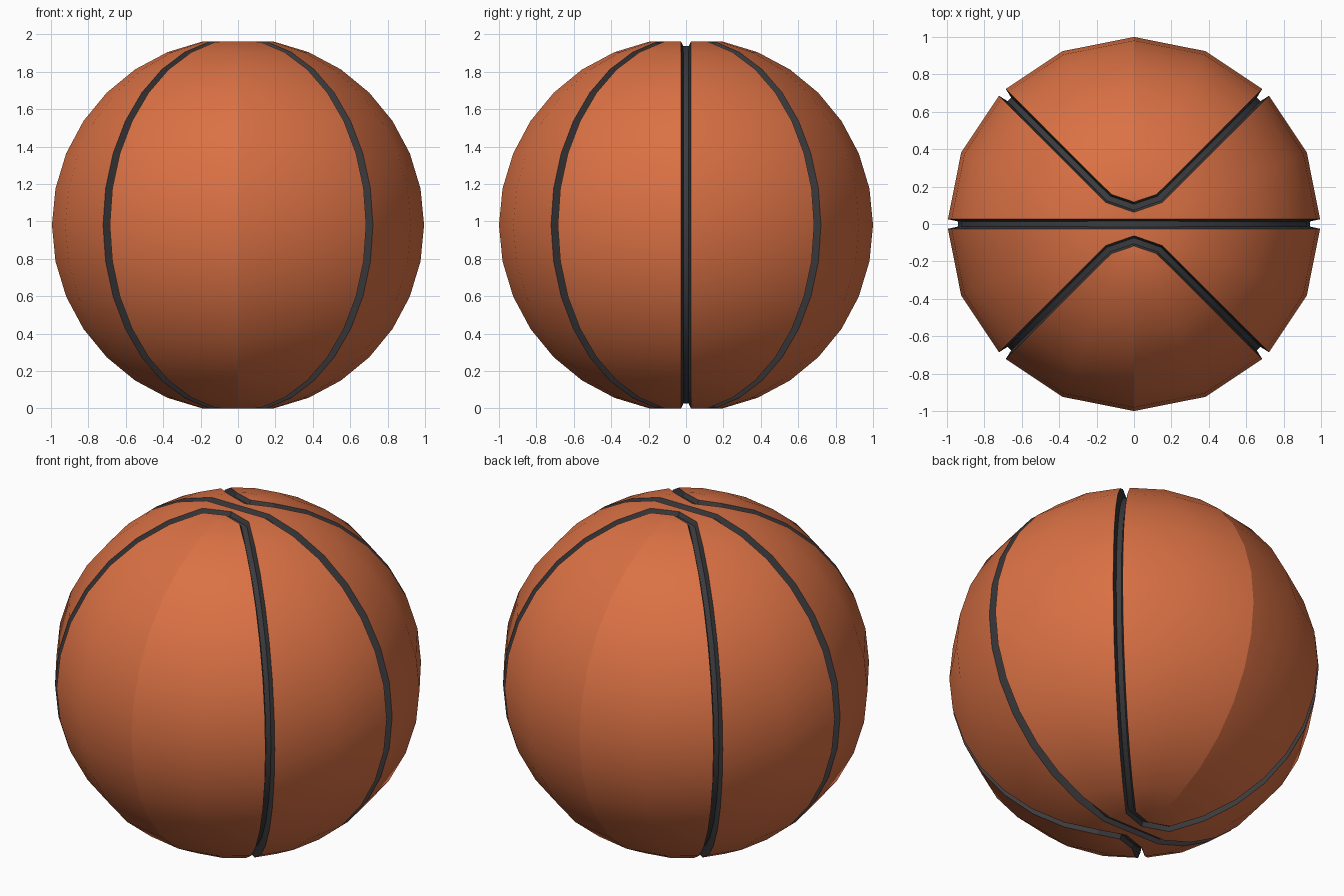
import bpy, bmesh, math
from mathutils import Vector

if "Cube" in bpy.data.objects:
    bpy.data.objects.remove(bpy.data.objects["Cube"])

SEG = 16                      # sides around
STEP = math.pi / 16           # ring spacing
CAP = math.cos(STEP)          # height of the flat caps


def material(name, colour):
    m = bpy.data.materials.new(name)
    m.diffuse_color = (*colour, 1)
    m.use_nodes = True
    m.node_tree.nodes["Principled BSDF"].inputs["Base Color"].default_value = m.diffuse_color
    return m


me = bpy.data.meshes.new("ball")
ball = bpy.data.objects.new("ball", me)
bpy.context.collection.objects.link(ball)
me.materials.append(material("orange leather", (0.70, 0.165, 0.058)))
me.materials.append(material("black seam", (0.045, 0.045, 0.05)))

bm = bmesh.new()

# Rings of the sphere, from the top cap rim to the bottom cap rim
rings = []
for r in range(1, 16):
    t = r * STEP
    rings.append([bm.verts.new((math.sin(t) * math.cos(a * math.tau / SEG),
                                math.sin(t) * math.sin(a * math.tau / SEG),
                                math.cos(t))) for a in range(SEG)])
seam_pairs = []
for up, low in zip(rings, rings[1:]):
    for i in range(SEG):
        j = (i + 1) % SEG
        bm.faces.new((up[i], low[i], low[j], up[j]))
    for i in (0, 2, 6, 8, 10, 14):       # meridians that carry a seam
        seam_pairs.append((up[i], low[i]))

# Flat caps, where the curved seams turn back
for ring, z in ((rings[0], CAP), (rings[-1], -CAP)):
    mid = bm.verts.new((0, 0, z))
    back = bm.verts.new((0, 0.09, z))
    front = bm.verts.new((0, -0.09, z))
    for bend, ids in ((back, range(0, 9)), (front, range(16, 7, -1))):
        c = [ring[i % SEG] for i in ids]
        bm.faces.new((mid, c[0], c[1], c[2], bend))
        bm.faces.new((bend, c[2], c[3], c[4]))
        bm.faces.new((bend, c[4], c[5], c[6]))
        bm.faces.new((mid, bend, c[6], c[7], c[8]))
        seam_pairs += [(c[2], bend), (bend, c[6])]
    seam_pairs += [(mid, ring[0]), (mid, ring[8])]
bmesh.ops.recalc_face_normals(bm, faces=bm.faces[:])

# Seams: widen the seam edges into strips, then sink them
seam_edges = [bm.edges.get(p) for p in seam_pairs]
bmesh.ops.bevel(bm, geom=seam_edges, offset=0.026, offset_type='OFFSET',
                segments=1, profile=0.5, affect='EDGES', material=1,
                clamp_overlap=False)
strips = [f for f in bm.faces if f.material_index == 1]
walls = bmesh.ops.inset_region(bm, faces=strips, thickness=0.011, depth=0,
                               use_even_offset=True)["faces"]
for f in walls:
    f.material_index = 1
for v in {v for f in strips for v in f.verts}:
    if abs(v.co.z) > CAP - 0.012:
        v.co.z -= math.copysign(0.025, v.co.z)
    else:
        v.co -= v.co.normalized() * 0.053

bmesh.ops.translate(bm, verts=bm.verts[:], vec=Vector((0, 0, CAP)))
bm.to_mesh(me)
bm.free()

# Smooth panels with crisp seams and a crease where the halves meet
bpy.context.view_layer.objects.active = ball
ball.select_set(True)
bpy.ops.object.shade_smooth_by_angle(angle=math.radians(30))
for e in me.edges:
    if all(abs(me.vertices[i].co.x) < 1e-4 for i in e.vertices):
        e.use_edge_sharp = True
